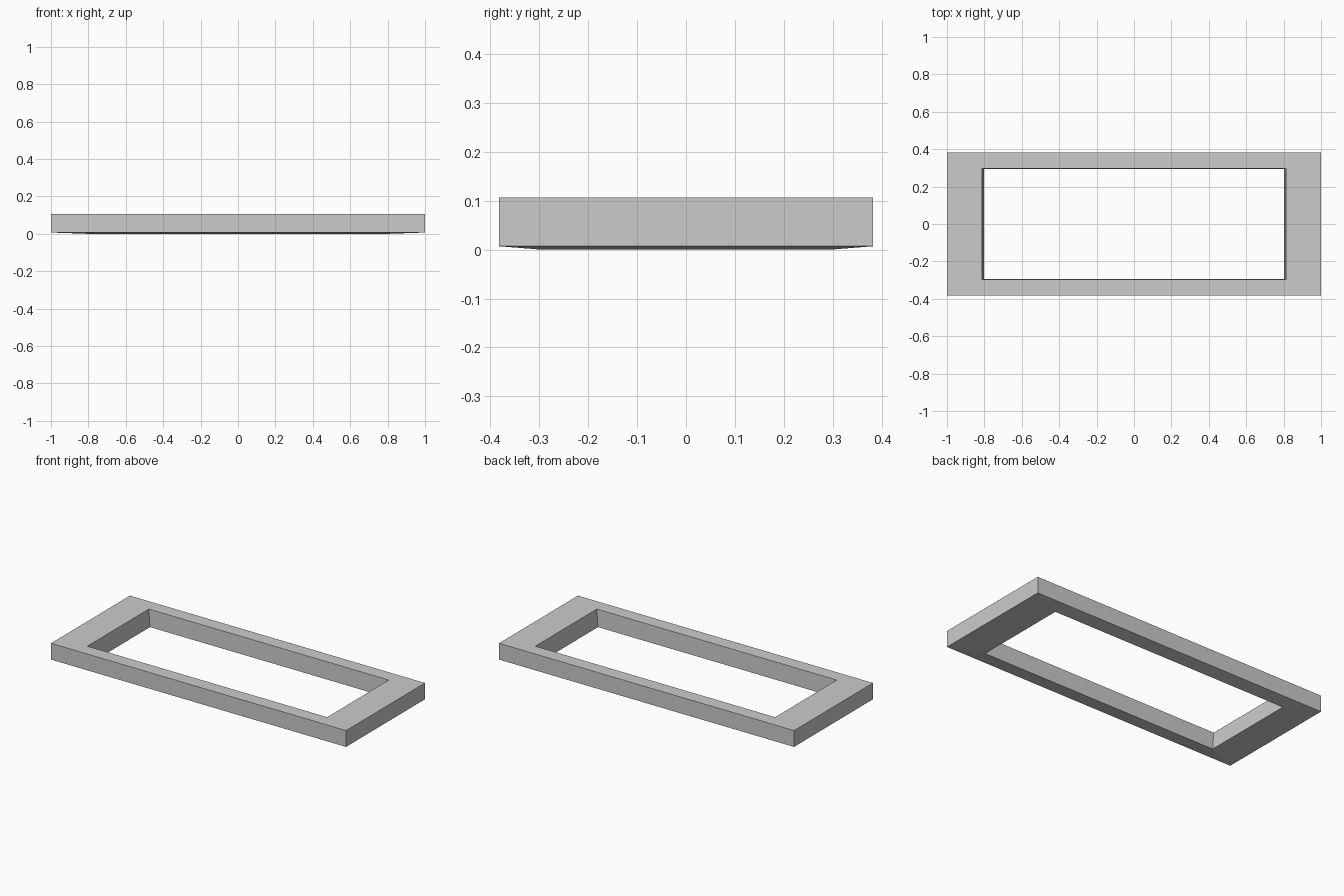
import bpy, bmesh

if "Cube" in bpy.data.objects:
    bpy.data.objects.remove(bpy.data.objects["Cube"])

# Rectangular rings going around the frame cross-section: half x, half y, z
RINGS = [
    (1.0, 0.382, 0.107),    # outer top
    (1.0, 0.382, 0.007),    # outer bottom
    (0.803, 0.295, 0.0),    # inner bottom, slightly lower
    (0.813, 0.298, 0.107),  # inner top
]

# Frame: bridge each rectangle to the next
bm = bmesh.new()
loops = [[bm.verts.new((sx * x, sy * y, z))
          for sx, sy in ((-1, -1), (1, -1), (1, 1), (-1, 1))]
         for x, y, z in RINGS]
for i, a in enumerate(loops):
    b = loops[(i + 1) % len(loops)]
    for j in range(4):
        k = (j + 1) % 4
        bm.faces.new((a[j], b[j], b[k], a[k]))
bmesh.ops.recalc_face_normals(bm, faces=bm.faces)

mesh = bpy.data.meshes.new("rectangular_frame")
bm.to_mesh(mesh)
bm.free()
bpy.context.collection.objects.link(bpy.data.objects.new("rectangular_frame", mesh))
